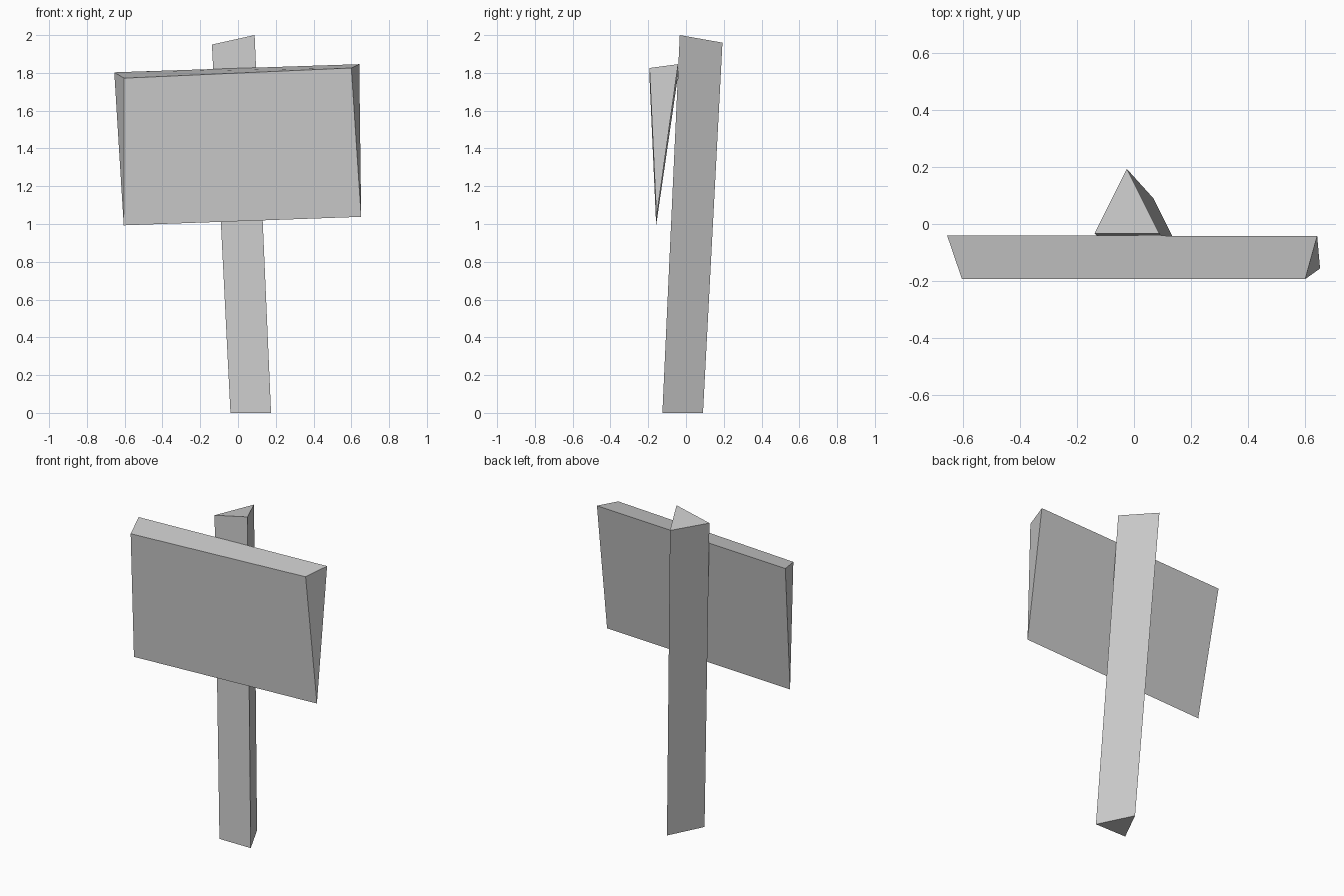
import bpy

if "Cube" in bpy.data.objects:
    bpy.data.objects.remove(bpy.data.objects["Cube"])


def wedge(name, start, end):
    """Solid spanning two matching triangles."""
    faces = [(0, 1, 2), (5, 4, 3)]
    faces += [(i, i + 3, (i + 1) % 3 + 3, (i + 1) % 3) for i in range(3)]
    mesh = bpy.data.meshes.new(name)
    mesh.from_pydata(start + end, [], faces)
    import bmesh
    bm = bmesh.new()
    bm.from_mesh(mesh)
    bmesh.ops.recalc_face_normals(bm, faces=bm.faces)
    bm.to_mesh(mesh)
    bm.free()
    obj = bpy.data.objects.new(name, mesh)
    bpy.context.collection.objects.link(obj)
    return obj


# Leaning three-sided post: front left, front right, back
wedge("post",
      [(-0.04, -0.125, 0), (0.175, -0.125, 0), (0.068, 0.09, 0)],
      [(-0.138, -0.033, 1.95), (0.088, -0.033, 2.0), (-0.025, 0.193, 1.96)])

# Sign board, tapering to a thin lower edge: top back, top front, bottom
wedge("sign_board",
      [(-0.655, -0.04, 1.803), (-0.603, -0.193, 1.772), (-0.605, -0.158, 0.993)],
      [(0.642, -0.042, 1.846), (0.60, -0.193, 1.826), (0.652, -0.156, 1.038)])
